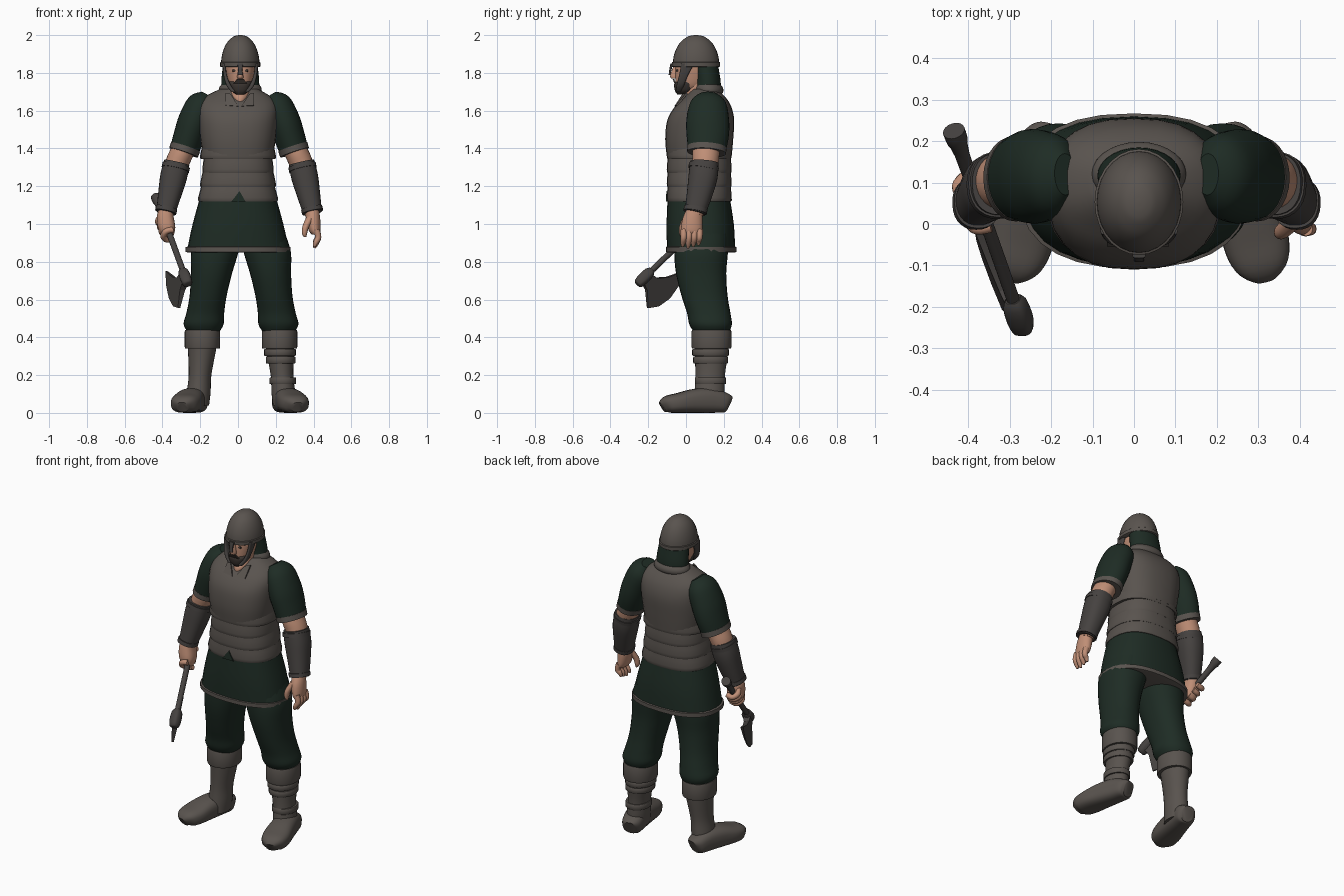
import bpy
import bmesh
import math
from mathutils import Vector

default_cube = bpy.data.objects.get("Cube")
if default_cube:
    bpy.data.objects.remove(default_cube, do_unlink=True)


def make_material(name, red, green, blue):
    material = bpy.data.materials.new(name)
    material.use_nodes = True
    color = (red, green, blue, 1)
    material.diffuse_color = color
    shader = material.node_tree.nodes["Principled BSDF"]
    shader.inputs["Base Color"].default_value = color
    shader.inputs["Roughness"].default_value = .9
    return material


LEATHER = make_material("worn leather", .1, .087, .077)
CLOTH = make_material("dark green cloth", .013, .025, .018)
SKIN = make_material("skin", .52, .27, .18)
DARK = make_material("dark leather", .06, .054, .051)
HAIR = make_material("dark hair", .045, .036, .031)

ALONG_LIMB = Vector((0, 1, 0))
ALONG_GROUND = Vector((0, 0, 1))


def finish(name, bm, material, angle=40):
    bmesh.ops.recalc_face_normals(bm, faces=bm.faces)
    mesh = bpy.data.meshes.new(name)
    bm.to_mesh(mesh)
    bm.free()
    mesh.materials.append(material)
    part = bpy.data.objects.new(name, mesh)
    bpy.context.collection.objects.link(part)
    bpy.ops.object.select_all(action="DESELECT")
    part.select_set(True)
    bpy.context.view_layer.objects.active = part
    bpy.ops.object.shade_smooth_by_angle(angle=math.radians(angle))
    return part


def blend(a, b, c, d, t):
    """Catmull-Rom step between b and c."""
    return b + ((c - a) + (2 * a - 5 * b + 4 * c - d) * t
                + (3 * (b - c) + d - a) * t * t) * t / 2


def refine(rows, steps):
    padded = [rows[0], *rows, rows[-1]]
    result = []
    for group in zip(padded, padded[1:], padded[2:], padded[3:]):
        for step in range(steps):
            result.append([blend(*values, step / steps) for values in zip(*group)])
    return result + [rows[-1]]


def loft(name, rows, material, power=2, steps=4, sides=28, follow=None):
    """Skin through rows of (x, y, z, half width, half depth)."""
    rows = refine(rows, steps)
    centers = [Vector(row[:3]) for row in rows]
    bm = bmesh.new()
    rings = []
    for i, (center, row) in enumerate(zip(centers, rows)):
        across, deep = Vector((1, 0, 0)), Vector((0, 1, 0))
        if follow:
            heading = centers[min(i + 1, len(rows) - 1)] - centers[max(i - 1, 0)]
            across = follow.cross(heading).normalized()
            deep = heading.normalized().cross(across)
        ring = []
        for k in range(sides):
            c, s = (f(math.tau * k / sides) for f in (math.cos, math.sin))
            u = math.copysign(abs(c) ** (2 / power), c) * row[3]
            v = math.copysign(abs(s) ** (2 / power), s) * row[4]
            ring.append(bm.verts.new(center + across * u + deep * v))
        rings.append(ring)
    for low, high in zip(rings, rings[1:]):
        for k in range(sides):
            n = (k + 1) % sides
            bm.faces.new((low[k], low[n], high[n], high[k]))
    bm.faces.new(rings[0])
    bm.faces.new(rings[-1])
    return finish(name, bm, material)


def plate(name, outline, thickness, material):
    """Flat panel: outline points pushed apart by a vector."""
    bm = bmesh.new()
    face = bm.faces.new([bm.verts.new(point) for point in outline])
    moved = bmesh.ops.extrude_face_region(bm, geom=[face])["geom"]
    verts = [v for v in moved if isinstance(v, bmesh.types.BMVert)]
    bmesh.ops.translate(bm, verts=verts, vec=thickness)
    return finish(name, bm, material)


def band(name, center, width, depth, height, material, power=2.4):
    """Short hoop with softened edges."""
    x, y, z = center
    rows = [(x, y, z + height * h, width * w, depth * w)
            for h, w in ((-.5, .97), (-.4, 1), (.4, 1), (.5, .97))]
    return loft(name, rows, material, power, steps=1)


# Tunic skirt with hem
loft("tunic_skirt", [(0, .08, .86, .27, .18), (0, .075, 1, .24, .178),
                     (0, .065, 1.18, .19, .16)], CLOTH, 2.4)
band("skirt_hem", (0, .08, .865), .277, .187, .03, LEATHER)

# Vest: smooth chest above overlapping waist bands
loft("vest_chest", [(0, .07, 1.36, .186, .172), (0, .07, 1.45, .2, .18),
                    (0, .078, 1.55, .21, .177), (0, .09, 1.62, .21, .15),
                    (0, .1, 1.67, .18, .11), (.005, .1, 1.715, .1, .065)], LEATHER, 2.5)
for level in range(4):
    bottom = 1.12 + level * .075
    flare = .022 * abs(level - 2) / 2
    loft("waist_band", [(0, .07, bottom, .187 + flare, .168),
                        (0, .07, bottom + .02, .189 + flare, .172),
                        (0, .07, bottom + .09, .18 + flare / 2, .166)],
         LEATHER, 2.5, steps=2)
plate("vest_notch", [(-.035, -.106, 1.118), (.04, -.106, 1.118), (.008, -.104, 1.175)],
      Vector((0, .008, 0)), CLOTH)

# Neck and open collar
loft("neck", [(.01, .03, 1.62, .02, .06), (.01, .038, 1.665, .045, .07),
              (.01, .06, 1.71, .058, .065), (.01, .06, 1.79, .06, .065)], SKIN)
for side in (-1, 1):
    inner, outer = .01 + side * .008, .01 + side * .075
    plate("collar_flap", [(inner, -.052, 1.62), (outer, -.045, 1.625),
                          (outer, .01, 1.69), (.01 + side * .05, -.01, 1.685)],
          Vector((0, -.009, .004)), LEATHER)

# Head, beard and face
MID = .012
loft("head", [(MID, .02, 1.7, .03, .04), (MID, .025, 1.73, .056, .075),
              (MID, .035, 1.78, .07, .092), (MID, .045, 1.84, .078, .1),
              (MID, .05, 1.9, .07, .09)], SKIN, 2.2)
loft("beard", [(MID, -.025, 1.685, .02, .02), (MID, -.01, 1.705, .046, .048),
               (MID, 0, 1.74, .061, .063), (MID, .01, 1.755, .06, .06)], HAIR, 2.4)
plate("moustache", [(MID - .035, -.052, 1.745), (MID + .035, -.052, 1.745),
                    (MID + .018, -.063, 1.768), (MID - .018, -.063, 1.768)],
      Vector((0, -.009, 0)), HAIR)
loft("nose", [(MID, -.058, 1.77, .015, .02), (MID, -.06, 1.785, .016, .024),
              (MID, -.055, 1.83, .008, .014)], SKIN)
for side in (-1, 1):
    loft("eye", [(MID + side * x, -.047, 1.812, .006, .006) for x in (.02, .042)],
         HAIR, follow=ALONG_LIMB, sides=12)

# Helmet with brow rim, nose guard, cheek guards and neck guard
dome = [(MID, .053, 1.835 + .165 * math.sin(a), .103 * math.cos(a) ** .9,
         .124 * math.cos(a) ** .9) for a in (0, .3, .6, .9, 1.2, 1.4, 1.55)]
loft("helmet_dome", dome, LEATHER)
band("helmet_rim", (MID, .053, 1.845), .107, .128, .025, LEATHER, 2)
loft("nose_guard", [(MID, -.074, 1.85, .016, .008), (MID, -.082, 1.82, .011, .006),
                    (MID, -.087, 1.79, .013, .005)], DARK, 4, sides=12)
for side in (-1, 1):
    loft("cheek_guard", [(MID + side * .086, .01, 1.85, .009, .035),
                         (MID + side * .08, -.012, 1.79, .009, .024),
                         (MID + side * .062, -.03, 1.735, .012, .02),
                         (MID + side * .035, -.042, 1.7, .012, .013)], DARK, 3)
loft("neck_cloth", [(MID, .115, 1.7, .1, .07), (MID, .115, 1.76, .1, .068),
                    (MID, .1, 1.84, .092, .07)], CLOTH)
loft("neck_roll", [(MID, .115, 1.675, .08, .055), (MID, .12, 1.695, .11, .075),
                   (MID, .12, 1.72, .112, .076), (MID, .115, 1.745, .095, .062)], LEATHER)


def mirrored(rows, side, shift):
    return [(side * row[0] + shift, *row[1:]) for row in rows]


for side, label in ((-1, "right"), (1, "left")):
    # Sleeve, arm and bracer
    shift = .008 if side > 0 else .004

    def limb(name, rows, material, power=2):
        loft(label + name, mirrored(rows, side, shift), material, power, follow=ALONG_LIMB)

    limb("_sleeve", [(.17, .12, 1.685, .03, .05), (.195, .118, 1.64, .075, .095),
                     (.235, .115, 1.55, .084, .113), (.262, .115, 1.47, .082, .112),
                     (.288, .11, 1.39, .077, .1)], CLOTH)
    limb("_sleeve_hem", [(.282, .111, 1.408, .081, .104), (.292, .109, 1.378, .08, .103)],
         LEATHER)
    limb("_arm", [(.275, .11, 1.43, .06, .07), (.305, .105, 1.37, .062, .072),
                  (.335, .098, 1.29, .06, .065), (.385, .05, 1.05, .038, .042)], SKIN)
    limb("_bracer", [(.328, .097, 1.325, .068, .075), (.345, .09, 1.25, .071, .077),
                     (.365, .072, 1.16, .062, .068), (.387, .048, 1.06, .05, .055)], DARK, 2.3)
    for x, y, z, size in ((.331, .095, 1.31, .074), (.382, .052, 1.085, .057)):
        limb("_bracer_strap", [(x, y, z, size, size + .006),
                               (x + .005, y - .004, z - .022, size, size + .006)], DARK, 2.3)

    # Trousers and boots
    shift = .03 if side > 0 else .002
    leg = [(.1, .085, .95, .12, .14), (.125, .08, .85, .125, .142),
           (.142, .08, .74, .109, .133), (.16, .098, .62, .098, .122),
           (.175, .12, .53, .1, .115), (.184, .13, .47, .106, .113),
           (.185, .135, .43, .085, .095)]
    loft(label + "_trouser_leg", mirrored(leg, side, shift), CLOTH, 2.2)
    shaft = [(.19, .135, .43, .086, .098), (.193, .135, .33, .074, .09),
             (.203, .128, .2, .06, .078), (.21, .125, .11, .063, .08),
             (.215, .12, .04, .06, .08)]
    loft(label + "_boot_shaft", mirrored(shaft, side, shift), LEATHER)
    cuff = (side * .19 + shift, .135, .39)
    band(label + "_boot_cuff", cuff, .094, .106, .1, LEATHER, 2.1)
    shift = .02 if side > 0 else 0
    heel, toe = Vector((side * .21 + shift, .225, 0)), Vector((side * .295 + shift, -.125, 0))
    foot = []
    for t, width, height in ((0, .035, .045), (.06, .057, .053), (.25, .066, .065),
                             (.5, .074, .064), (.75, .08, .053), (.92, .066, .045), (1, .03, .03)):
        point = heel.lerp(toe, t)
        foot.append((point.x, point.y, height, width, height))
    loft(label + "_foot", foot, LEATHER, 2.7, follow=ALONG_GROUND)

# Extra straps on the left boot
for z, x, width in ((.32, .222, .084), (.28, .226, .079), (.17, .237, .07)):
    band("left_boot_strap", (x, .13, z), width, width + .013, .035, LEATHER, 2.1)

# Open left hand
loft("left_palm", [(.393, .045, 1.08, .035, .04), (.397, .035, 1.03, .038, .053),
                   (.405, .03, .97, .032, .056), (.41, .03, .945, .02, .05)], SKIN)
for finger in range(4):
    y = -.012 + finger * .028
    tip = .885 + .008 * abs(finger - 1)
    loft("left_finger", [(.415, y, .97, .017, .017), (.425, y, .93, .016, .016),
                         (.412, y - .004, tip + .01, .014, .014),
                         (.404, y - .006, tip - .012, .007, .007)], SKIN, sides=12,
         follow=ALONG_LIMB)
loft("left_thumb", [(.385, .01, 1.04, .022, .024), (.36, -.015, .99, .018, .02),
                    (.352, -.02, .95, .014, .016), (.356, -.02, .93, .006, .008)], SKIN, sides=12)

# Axe: shaft runs through the right fist
top, end = Vector((-.435, .225, 1.145)), Vector((-.265, -.258, .68))
axis = (end - top).normalized()
fall = Vector((-.4, .56, -.72))
fall = (fall - axis * fall.dot(axis)).normalized()


def axe_part(name, stops, power=2):
    rows = [(*top.lerp(end, t), size, size) for t, size in stops]
    loft(name, rows, DARK, power, steps=2, sides=16, follow=ALONG_LIMB)


axe_part("axe_shaft", [(0, .027), (.05, .026), (.12, .018), (.5, .016), (.98, .016)])
axe_part("axe_socket", [(.84, .018), (.87, .028), (.94, .03), (.99, .024), (1, .014)], 3)
root = top.lerp(end, .92)
thin = axis.cross(fall)
bm = bmesh.new()
outline = [(.025, 0), (.035, .06), (.09, .14), (.035, .178), (-.04, .19),
           (-.12, .172), (-.19, .13), (-.1, .09), (-.05, .05), (-.035, 0)]
walls = [[bm.verts.new(root + axis * u + fall * v + thin * sign * (.021 - v * .1))
          for u, v in outline] for sign in (-1, 1)]
for wall in walls:
    bm.faces.new(wall)
for k in range(len(outline)):
    n = (k + 1) % len(outline)
    bm.faces.new((walls[0][k], walls[0][n], walls[1][n], walls[1][k]))
finish("axe_blade", bm, DARK, 25)

# Right fist gripping the shaft
loft("right_fist", [(-.382, .05, 1.08, .036, .04), (-.385, .05, 1.04, .044, .05),
                    (-.378, .045, .98, .046, .052), (-.372, .04, .935, .03, .035)], SKIN, 2.5)
for finger in range(4):
    center = top.lerp(end, .27 + finger * .055)
    bend = [center + fall.cross(axis) * (.036 * math.cos(a)) + fall * (.036 * math.sin(a))
            for a in (-1.6, -.6, .5, 1.6, 2.6)]
    loft("right_finger", [(*point, .016, .016) for point in bend], SKIN, sides=12,
         follow=Vector(axis))
